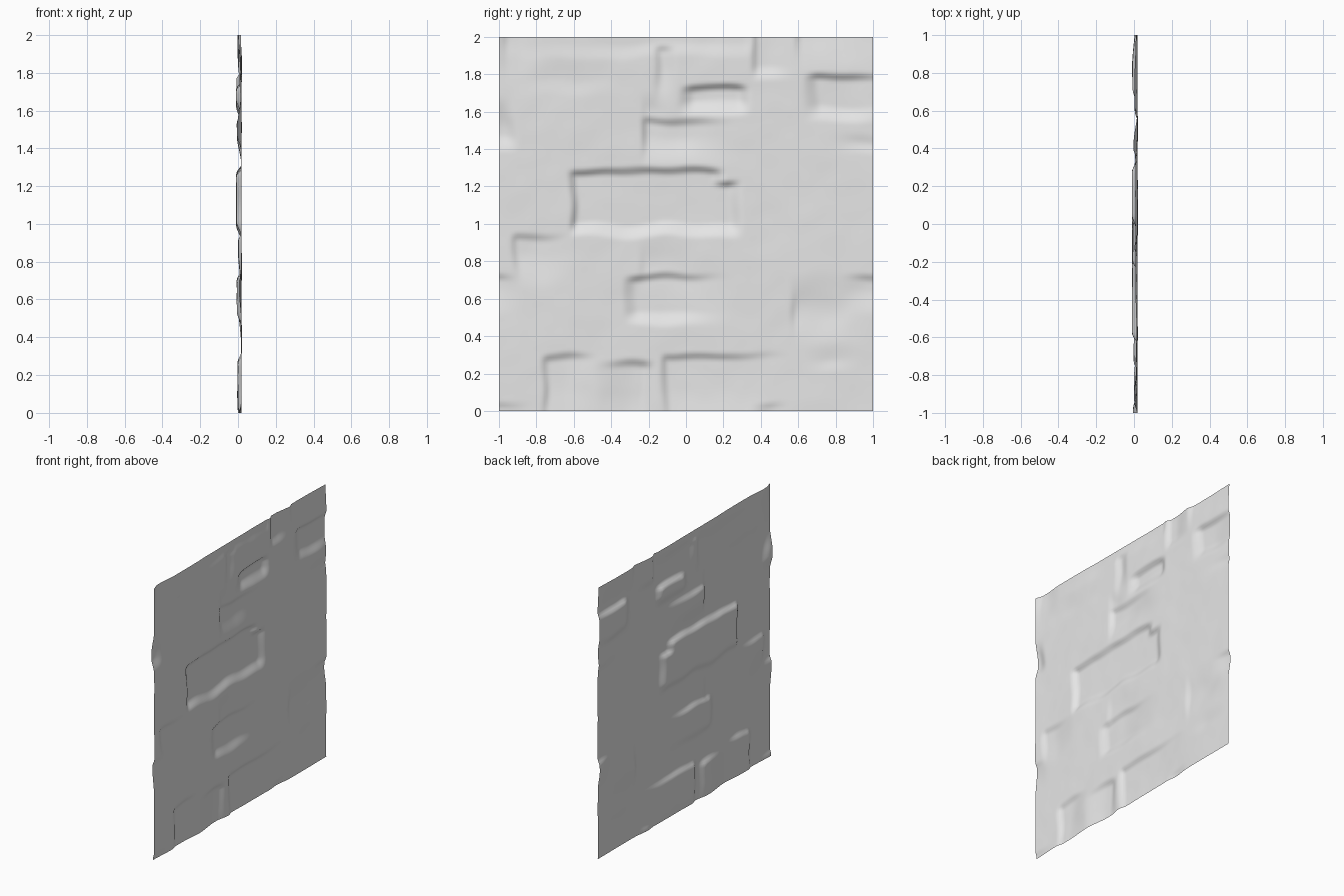
import bpy
import bmesh
from mathutils import Vector, noise

cube = bpy.data.objects.get("Cube")
if cube:
    bpy.data.objects.remove(cube, do_unlink=True)

FACE = 0.022        # foremost level of the rock face
DEEPEST = -0.03     # deepest level of the rock face
CELLS = 140

# Recessed stones: y range, z range, depth in thousandths, and edge style.
# Capital letter = sharp edge, small letter = bevelled edge,
# missing letter = the stone tilts gently back to the face.
# L left, R right, B bottom, T top.
STONES = [
    # top course
    (-1.2, .36, 1.88, 2.2, 10, "bRT"),
    (-1, -.25, 1.68, 1.9, 8, "b"),
    (-1, -.75, 1.72, 2.2, 14, "LT"),
    (-.18, -.04, 1.62, 1.95, 16, "LTr"),
    (.34, .6, 1.76, 2.2, 20, "LTb"),
    (.57, 1.2, 1.8, 2.2, 18, "LT"),
    (-.05, .36, 1.57, 1.75, 30, "lTbr"),
    (.62, 1.2, 1.54, 1.81, 26, "lTb"),
    # upper middle course
    (-.25, -.05, 1.5, 1.72, 10, "L"),
    (-.25, .3, 1.3, 1.58, 22, "LT"),
    (-1.2, -.9, 1.38, 1.7, 24, "br"),
    (.75, 1.2, 1.36, 1.5, 14, "b"),
    # middle course
    (-.63, .21, .92, 1.31, 28, "LTbr"),
    (.12, .31, .92, 1.24, 28, "lTbr"),
    # lower middle course
    (-.26, .1, .62, .95, 10, "L"),
    (-.34, .27, .45, .74, 24, "lTb"),
    (.55, 1, .33, .75, 18, "L"),
    (.8, 1.2, .5, .74, 22, "T"),
    (-.93, -.6, .65, .96, 16, "LT"),
    (-1.2, -.88, .5, .74, 22, "T"),
    # bottom course
    (-.78, -.45, -.2, .32, 20, "LT"),
    (-.5, -.15, -.2, .27, 22, "Tr"),
    (-.14, .6, -.2, .32, 20, "LT"),
    (.6, .95, .2, .38, 10, "b"),
    (.33, .56, -.2, .05, 14, "T"),
    (-1.2, -.8, -.2, .06, 14, "T"),
]


def smooth_ramp(distance, width):
    """Ease from 0 to 1 while moving inward from an edge."""
    t = min(max(distance / width, 0), 1)
    return t * t * (3 - 2 * t)


def edge_width(style, side, size):
    """Choose how wide the slope along one side of a stone is."""
    if side in style:
        return 0.05
    if side.lower() in style:
        return 0.09
    return max(size * 0.65, 0.1)


def stone_recess(y, z, stone):
    left, right, bottom, top, depth, style = stone
    if not (left < y < right and bottom < z < top):
        return 0
    wide, tall = right - left, top - bottom
    amount = depth / 1000
    amount *= smooth_ramp(y - left, edge_width(style, "L", wide))
    amount *= smooth_ramp(right - y, edge_width(style, "R", wide))
    amount *= smooth_ramp(z - bottom, edge_width(style, "B", tall))
    amount *= smooth_ramp(top - z, edge_width(style, "T", tall))
    return amount


def rock_level(y, z):
    # Slightly bent outlines keep the stones from looking machine cut
    place = Vector((y, z, 0))
    bend_y = 0.02 * noise.noise(place * 5)
    bend_z = 0.02 * noise.noise(place * 5 + Vector((7, 3, 1)))
    recess = sum(stone_recess(y + bend_y, z + bend_z, s) for s in STONES)
    rough = 0.004 * noise.noise(place * 3) + 0.0012 * noise.noise(place * 9)
    return max(FACE - 0.004 - recess + rough, DEEPEST)


# Rock colour
stone_grey = bpy.data.materials.new("stone_grey")
stone_grey.use_nodes = True
grey = (0.8, 0.8, 0.8, 1)
stone_grey.diffuse_color = grey
shader = stone_grey.node_tree.nodes["Principled BSDF"]
shader.inputs["Base Color"].default_value = grey
shader.inputs["Roughness"].default_value = 0.9

# Upright rock sheet, shaped by the stones
bm = bmesh.new()
bmesh.ops.create_grid(bm, x_segments=CELLS, y_segments=CELLS, size=1)
for vert in bm.verts:
    y, z = vert.co.x, vert.co.y + 1
    vert.co = (rock_level(y, z), y, z)
for face in bm.faces:
    face.smooth = True
mesh = bpy.data.meshes.new("rock_wall_panel")
bm.to_mesh(mesh)
bm.free()
mesh.materials.append(stone_grey)
panel = bpy.data.objects.new("rock_wall_panel", mesh)
bpy.context.collection.objects.link(panel)
